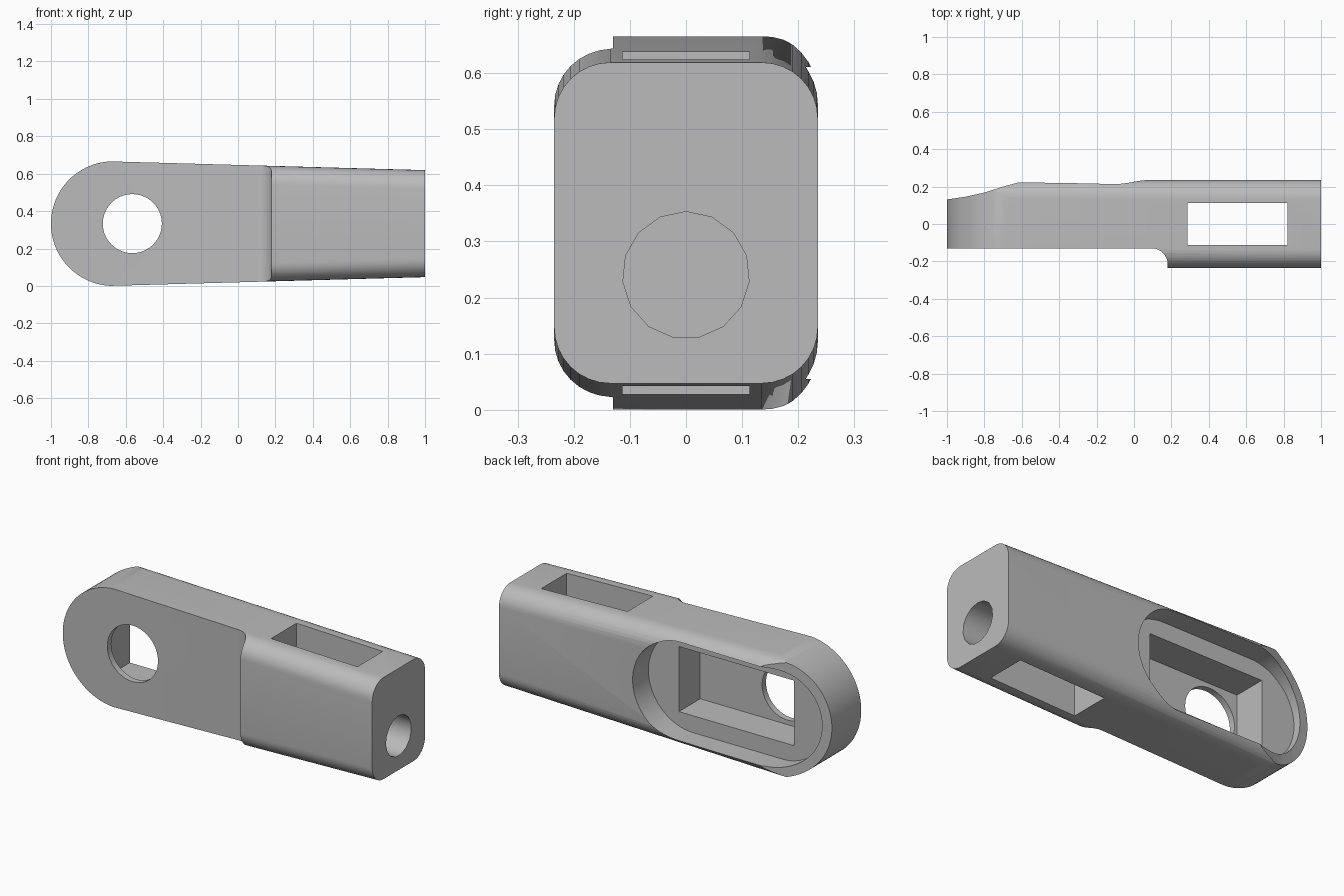
import bpy, bmesh, math
from mathutils import Vector

if "Cube" in bpy.data.objects:
    bpy.data.objects.remove(bpy.data.objects["Cube"])

MID = 0.333  # height of the centre line

grey = bpy.data.materials.new("plain grey")
grey.use_nodes = True
COLOUR = (0.5, 0.5, 0.5, 1)
grey.diffuse_color = COLOUR
grey.node_tree.nodes["Principled BSDF"].inputs["Base Color"].default_value = COLOUR


def loft(name, start, end):
    """Solid between two matching rings of points."""
    bm = bmesh.new()
    a = [bm.verts.new(p) for p in start]
    b = [bm.verts.new(p) for p in end]
    bm.faces.new(a)
    bm.faces.new(b[::-1])
    for i in range(len(a)):
        j = (i + 1) % len(a)
        bm.faces.new((a[j], a[i], b[i], b[j]))
    bmesh.ops.recalc_face_normals(bm, faces=bm.faces)
    mesh = bpy.data.meshes.new(name)
    bm.to_mesh(mesh)
    bm.free()
    mesh.materials.append(grey)
    ob = bpy.data.objects.new(name, mesh)
    bpy.context.collection.objects.link(ob)
    return ob


def prism(name, profile, axis, low, high):
    """Extrude a 2D profile along one axis."""
    def place(p, d):
        c = list(p)
        c.insert(axis, d)
        return Vector(c)
    return loft(name, [place(p, low) for p in profile], [place(p, high) for p in profile])


def arc(cx, cy, r, a0, a1, n):
    angles = [math.radians(a0 + (a1 - a0) * i / n) for i in range(n + 1)]
    return [(cx + r * math.cos(a), cy + r * math.sin(a)) for a in angles]


def rect(x0, x1, y0, y1):
    return [(x0, y0), (x1, y0), (x1, y1), (x0, y1)]


def section(x, half):
    """Rounded rectangle across the body."""
    w, r = 0.235, 0.1
    pts = []
    for sy, sz, a in ((1, 1, 0), (-1, 1, 90), (-1, -1, 180), (1, -1, 270)):
        pts += arc(sy * (w - r), MID + sz * (half - r), r, a, a + 90, 8)
    return [(x, y, z) for y, z in pts]


def combine(body, tool, operation="DIFFERENCE"):
    mod = body.modifiers.new(tool.name, "BOOLEAN")
    mod.object, mod.operation, mod.solver = tool, operation, "EXACT"
    bpy.context.view_layer.objects.active = body
    bpy.ops.object.modifier_apply(modifier=mod.name)
    bpy.data.objects.remove(tool)


# Tapered bar with rounded long edges
body = loft("lever_body", section(-1.2, 0.347), section(1, 0.286))

# Round end
outline = arc(-0.667, MID, 0.333, 90, 270, 48) + [(1.1, MID - 0.4), (1.1, MID + 0.4)]
combine(body, prism("round_end", outline, 1, -0.5, 0.5), "INTERSECT")

# Thinned front with a filleted step
step = [(-1.2, -0.13), (-1.2, -0.5), (0.18, -0.5)]
step += arc(0.095, -0.215, 0.085, 0, 90, 8)
combine(body, prism("front_step", step, 2, -0.2, 1))

# Back of the round end sweeps down to a thin rim
sweep = [(-1.2, 0.5), (-1.2, 0.11), (-1, 0.131), (-0.9, 0.146), (-0.8, 0.168),
         (-0.7, 0.2), (-0.64, 0.216), (-0.57, 0.24), (-0.57, 0.5)]
combine(body, prism("back_sweep", sweep, 2, -0.2, 1))

# Stadium recess in the back
recess = arc(-0.667, MID, 0.278, 90, 270, 32) + arc(-0.11, MID, 0.278, -90, 90, 32)
combine(body, prism("back_recess", recess, 1, 0.094, 0.5))

# Rectangular pocket and round window in the thin front wall
combine(body, prism("pocket", rect(-0.739, -0.022, 0.15, 0.516), 1, -0.095, 0.2))
window = arc(-0.565, MID, 0.158, 0, 360, 40)[:-1]
combine(body, prism("window", window, 1, -0.4, 0))

# Vertical slot and the bolt hole that meets it
combine(body, prism("slot", rect(0.285, 0.822, -0.113, 0.113), 2, -0.2, 1))
bolt = arc(0, 0.24, 0.113, 90, 450, 15)[:-1]
combine(body, prism("bolt_hole", bolt, 0, 0.7, 1.2))

bpy.ops.object.select_all(action="DESELECT")
body.select_set(True)
bpy.context.view_layer.objects.active = body
bpy.ops.object.shade_smooth_by_angle(angle=math.radians(30))
